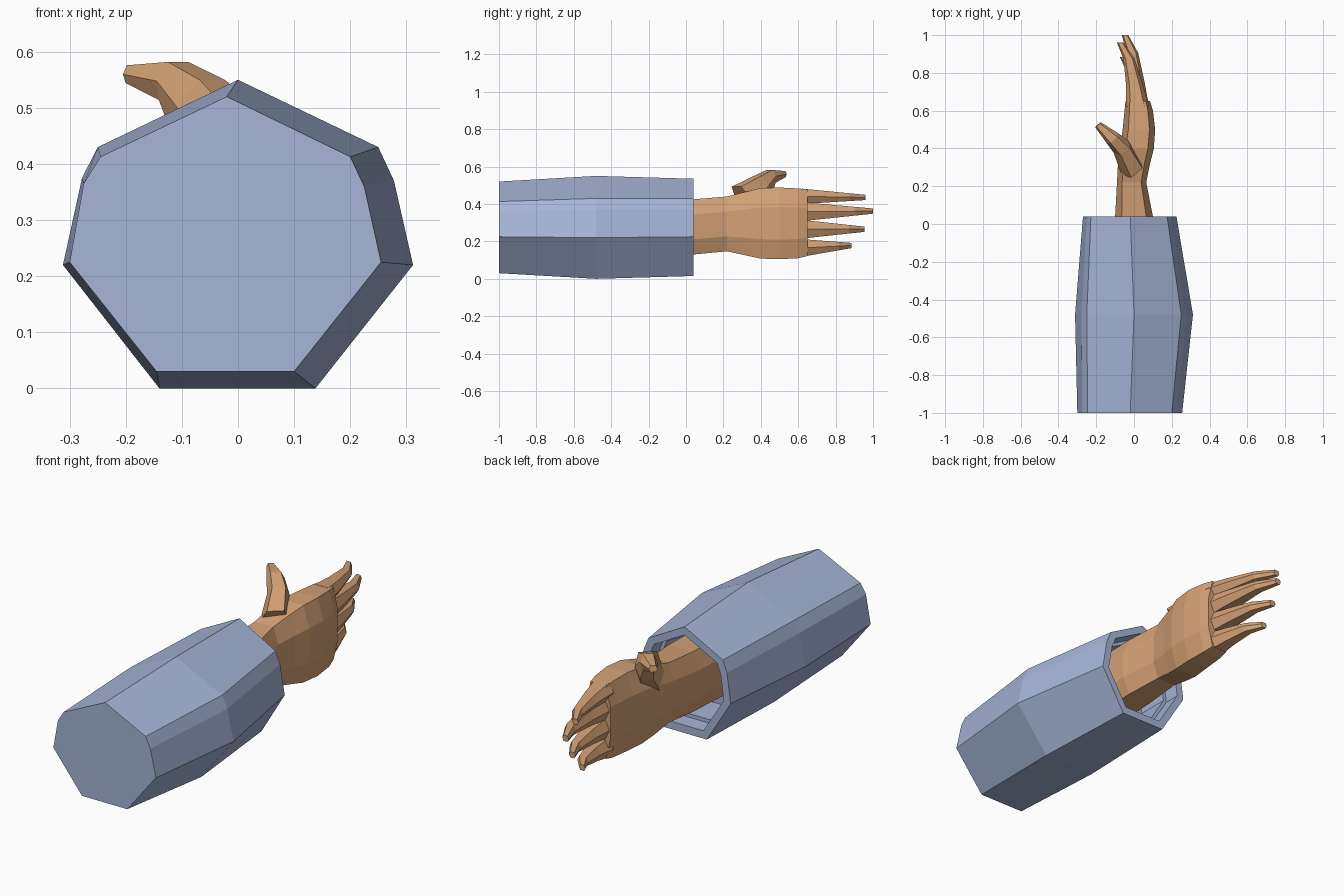
import bpy, bmesh
from mathutils import Vector

cube = bpy.data.objects.get("Cube")
if cube:
    bpy.data.objects.remove(cube, do_unlink=True)


def material(name, colour):
    m = bpy.data.materials.new(name)
    m.use_nodes = True
    m.diffuse_color = (*colour, 1)
    bsdf = next(n for n in m.node_tree.nodes if n.type == 'BSDF_PRINCIPLED')
    bsdf.inputs["Base Color"].default_value = (*colour, 1)
    return m


blue = material("sleeve blue", (0.38, 0.46, 0.68))
skin = material("skin tan", (0.66, 0.36, 0.18))


def loft(name, rings, mat):
    """Skin a list of equal-length point rings and cap both ends."""
    bm = bmesh.new()
    loops = [[bm.verts.new(p) for p in ring] for ring in rings]
    n = len(loops[0])
    for a, b in zip(loops, loops[1:]):
        for i in range(n):
            j = (i + 1) % n
            bm.faces.new((a[i], a[j], b[j], b[i]))
    bm.faces.new(loops[0])
    bm.faces.new(loops[-1])
    bmesh.ops.recalc_face_normals(bm, faces=bm.faces)
    mesh = bpy.data.meshes.new(name)
    bm.to_mesh(mesh)
    bm.free()
    mesh.materials.append(mat)
    obj = bpy.data.objects.new(name, mesh)
    bpy.context.collection.objects.link(obj)
    return obj


# cross-section shapes within a unit square
OCT = [(.65, 1), (1, .45), (1, -.45), (.65, -1), (-.65, -1), (-1, -.45), (-1, .45), (-.65, 1)]
HEX = [(.6, 1), (1, 0), (.6, -1), (-.6, -1), (-1, 0), (-.6, 1)]


def section(shape, y, x0, x1, z0, z1):
    return [((x0 + x1) / 2 + u * (x1 - x0) / 2, y, (z0 + z1) / 2 + v * (z1 - z0) / 2)
            for u, v in shape]


# sleeve: bulging faceted tube with a hollow cuff
back = [(-.02, .52), (.2, .413), (.225, .36), (.255, .225), (.1, .03),
        (-.145, .03), (-.3, .225), (-.275, .365), (-.245, .413)]
middle = [(0, .55), (.25, .43), (.278, .37), (.312, .22), (.138, 0),
          (-.14, 0), (-.312, .22), (-.278, .375), (-.25, .43)]
cuff = [(-.02, .535), (.175, .428), (.2, .37), (.225, .225), (.1, .015),
        (-.14, .015), (-.27, .225), (-.25, .37), (-.228, .428)]


def slice_at(points, y, scale=1):
    cx, cz = -.02, .27
    return [(cx + (x - cx) * scale, y, cz + (z - cz) * scale) for x, z in points]


loft("sleeve", [slice_at(back, -1), slice_at(middle, -.48), slice_at(cuff, .04),
                slice_at(cuff, .04, .85), slice_at(cuff, -.04, .85),
                slice_at(cuff, -.04, .78), slice_at(cuff, -.2, .78)], blue)

# forearm and palm
palm = [(-.2, -.1, .1, .12, .42), (.04, -.1, .1, .13, .425), (.22, -.09, .065, .147, .44),
        (.32, -.085, .085, .125, .465), (.4, -.075, .105, .108, .485),
        (.5, -.06, .112, .105, .488), (.6, -.05, .1, .11, .483), (.65, -.045, .085, .122, .478)]
loft("forearm_and_palm", [section(OCT, *r) for r in palm], skin)

# fingers: base z range, tip y, tip z, sideways drift
fingers = {"index_finger": (.4, .482, .96, .435, -.015),
           "middle_finger": (.308, .41, 1, .362, .01),
           "ring_finger": (.215, .315, .955, .265, .005),
           "little_finger": (.118, .212, .885, .178, 0)}
curl = [(0, -.042, .08), (.35, -.037, .052), (.75, -.045, .015), (1, -.075, -.04)]
for name, (z0, z1, tip_y, tip_z, drift) in fingers.items():
    rings = []
    for t, x0, x1 in curl:
        zc = (z0 + z1) / 2 * (1 - t) + tip_z * t
        h = (z1 - z0) / 2 * (1 - t) + .014 * t
        rings.append(section(HEX, .62 + (tip_y - .62) * t,
                             x0 + drift * t, x1 + drift * t, zc - h, zc + h))
    loft(name, rings, skin)

# thumb: rings square to a bent path
path = [((-.02, .31, .42), .065, .09), ((-.07, .41, .5), .05, .062),
        ((-.115, .455, .548), .04, .036), ((-.19, .525, .56), .02, .016)]
centres = [Vector(p[0]) for p in path]
side = Vector((.75, .65, 0)).normalized()
rings = []
for i, (c, (_, a, b)) in enumerate(zip(centres, path)):
    along = centres[min(i + 1, len(path) - 1)] - centres[max(i - 1, 0)]
    up = along.cross(side).normalized()
    rings.append([c + side * a * u + up * b * v for u, v in HEX])
loft("thumb", rings, skin)
